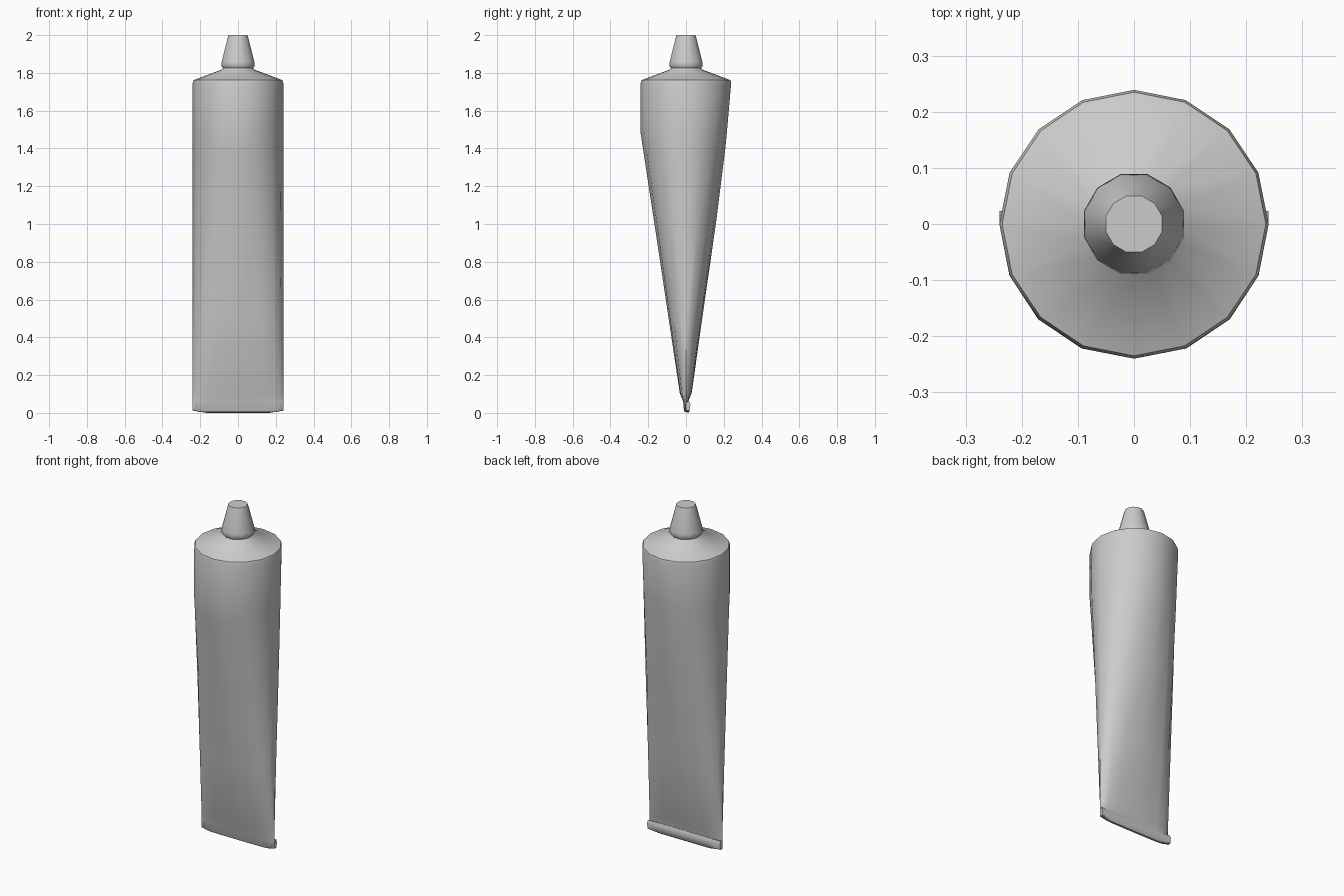
import bpy, bmesh, math

if "Cube" in bpy.data.objects:
    bpy.data.objects.remove(bpy.data.objects["Cube"])


def loft(name, rings, angle=40):
    """Skin equal-length rings, cap both ends, smooth by angle."""
    bm = bmesh.new()
    vs = [[bm.verts.new(p) for p in r] for r in rings]
    n = len(rings[0])
    for a, b in zip(vs, vs[1:]):
        for i in range(n):
            j = (i + 1) % n
            bm.faces.new((a[i], a[j], b[j], b[i]))
    bm.faces.new(vs[0][::-1])
    bm.faces.new(vs[-1])
    bmesh.ops.recalc_face_normals(bm, faces=bm.faces)
    me = bpy.data.meshes.new(name)
    bm.to_mesh(me)
    bm.free()
    ob = bpy.data.objects.new(name, me)
    bpy.context.collection.objects.link(ob)
    bpy.ops.object.select_all(action='DESELECT')
    ob.select_set(True)
    bpy.context.view_layer.objects.active = ob
    bpy.ops.object.shade_smooth_by_angle(angle=math.radians(angle))
    return ob


def ring(n, z, rx, front, back, flat=0.0, turn=0.0):
    """Oval ring; flat spreads the points sideways like a pinched tube."""
    pts = []
    for i in range(n):
        a = math.tau * i / n + turn
        c, s = math.cos(a), math.sin(a)
        x = math.copysign(abs(c) ** (1 - 0.47 * flat), c) if abs(c) > 1e-6 else 0
        pts.append((rx * x, s * (back if s > 0 else front), z))
    return pts


# Tube body: round at the shoulder, pinched flat at the tail
body = [
    # z, half width, front depth, back depth, flatness
    (0.004, 0.20, 0.006, 0.006, 1.0),
    (0.014, 0.24, 0.011, 0.010, 1.0),
    (0.060, 0.24, 0.015, 0.012, 1.0),
    (0.105, 0.24, 0.033, 0.030, 0.95),
    (0.50, 0.24, 0.092, 0.086, 0.7),
    (1.00, 0.24, 0.167, 0.158, 0.35),
    (1.40, 0.24, 0.228, 0.208, 0.08),
    (1.48, 0.24, 0.240, 0.216, 0.04),
    (1.745, 0.24, 0.240, 0.239, 0.0),
    (1.762, 0.235, 0.235, 0.235, 0.0),
    (1.818, 0.085, 0.085, 0.085, 0.0),
    (1.835, 0.075, 0.075, 0.075, 0.0),
]
loft("tube_body", [ring(16, *s) for s in body], 50)

# Folded crimp strip along the back of the tail
section = [(0.0, 0.006), (0.012, 0.0), (0.020, 0.012), (0.023, 0.045),
           (0.016, 0.062), (0.0, 0.056)]
loft("tail_crimp", [[(x, y, max(z, low)) for y, z in section]
                    for x, low in ((-0.24, 0.012), (-0.165, 0.0),
                                   (0.165, 0.0), (0.24, 0.012))])

# Tapered screw cap
cap = [(1.826, 0.083), (1.838, 0.092), (1.86, 0.089),
       (1.985, 0.057), (2.0, 0.052)]
loft("screw_cap", [ring(12, z, r, r, r, 0, math.radians(15)) for z, r in cap], 45)
